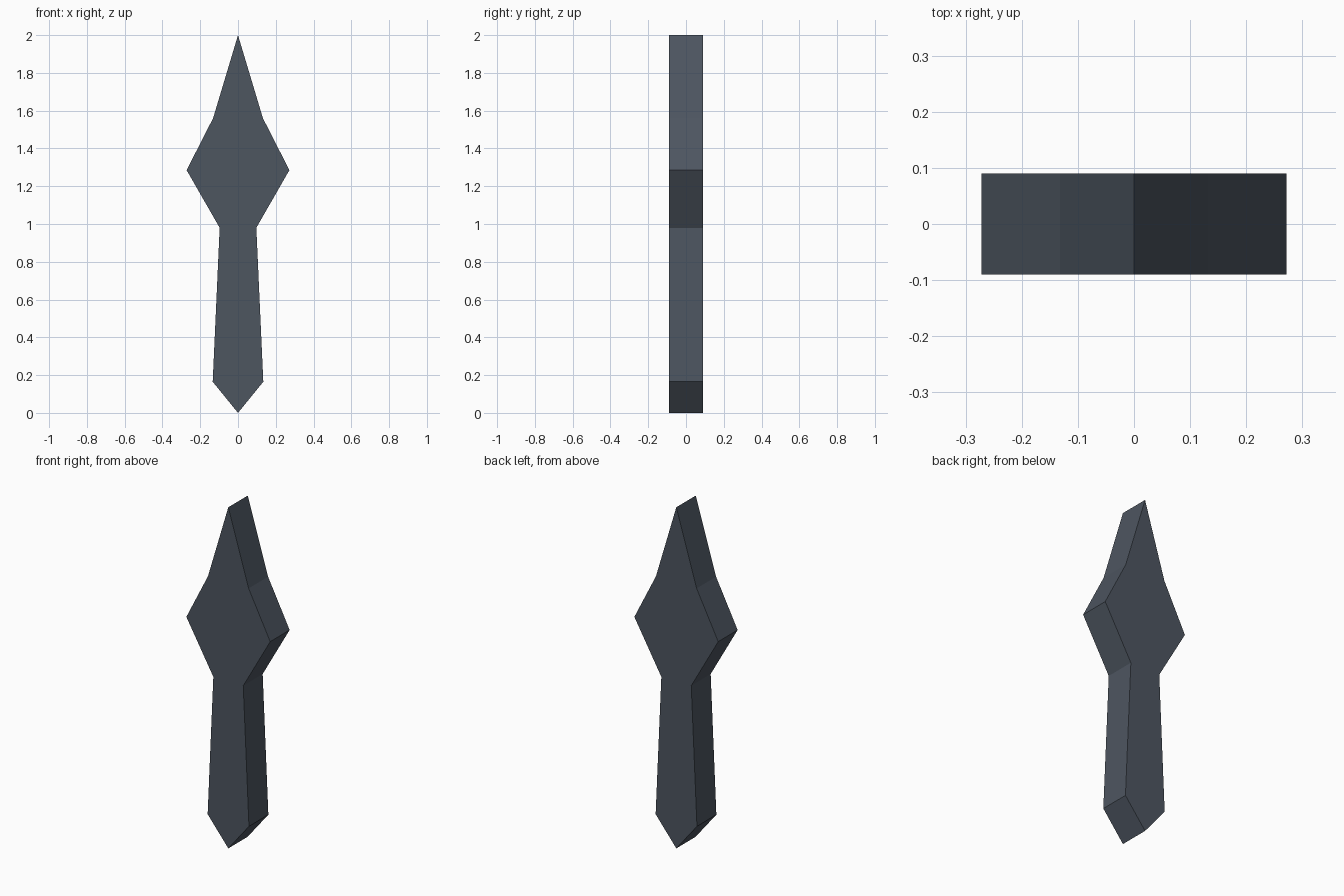
import bpy
import bmesh

cube = bpy.data.objects.get("Cube")
if cube:
    bpy.data.objects.remove(cube, do_unlink=True)

THICKNESS = 0.18

# Dark slate metal
steel = bpy.data.materials.new("dark_slate_steel")
steel.use_nodes = True
colour = (0.075, 0.092, 0.118, 1.0)
steel.diffuse_color = colour
steel.node_tree.nodes["Principled BSDF"].inputs["Base Color"].default_value = colour

# Right half of the outline (x, z): tip, shoulder, widest point, neck, butt
half = [(0.132, 1.56), (0.272, 1.285), (0.097, 0.98), (0.134, 0.165)]
outline = [(0, 2.0)] + half + [(0, 0)] + [(-x, z) for x, z in reversed(half)]

# Flat blade and handle, extruded from front to back
bm = bmesh.new()
verts = [bm.verts.new((x, -THICKNESS / 2, z)) for x, z in outline]
front = bm.faces.new(verts)
back = bmesh.ops.extrude_face_region(bm, geom=[front], use_keep_orig=True)
moved = [v for v in back["geom"] if isinstance(v, bmesh.types.BMVert)]
bmesh.ops.translate(bm, verts=moved, vec=(0, THICKNESS, 0))
bmesh.ops.recalc_face_normals(bm, faces=bm.faces[:])

mesh = bpy.data.meshes.new("spearhead_blade")
bm.to_mesh(mesh)
bm.free()
mesh.materials.append(steel)
blade = bpy.data.objects.new("spearhead_blade", mesh)
bpy.context.collection.objects.link(blade)
